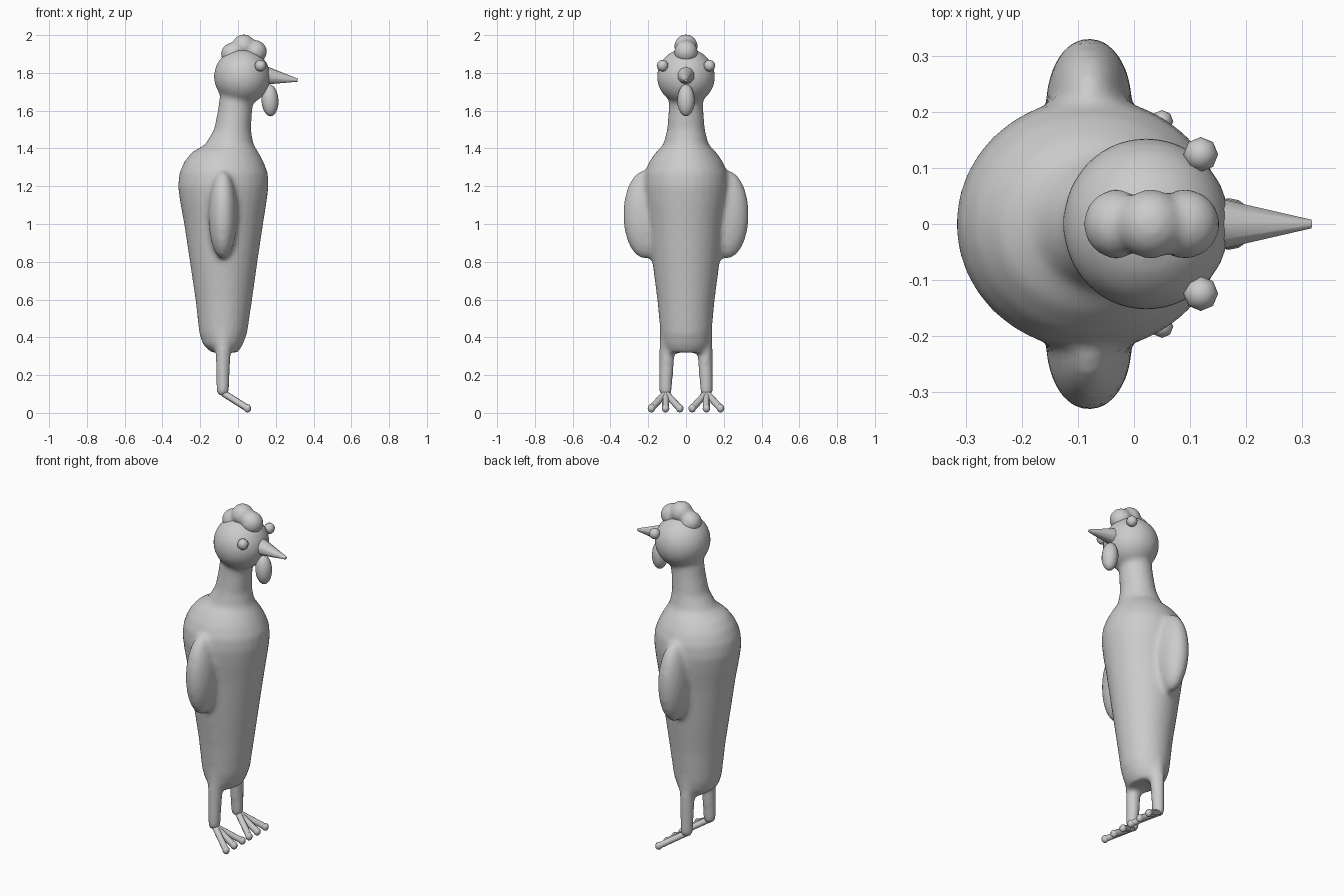
import bpy, bmesh, math
from mathutils import Vector, Matrix

if "Cube" in bpy.data.objects:
    bpy.data.objects.remove(bpy.data.objects["Cube"], do_unlink=True)

grey = bpy.data.materials.new("plain_grey")
grey.use_nodes = True
grey.diffuse_color = (0.6, 0.6, 0.6, 1)
grey.node_tree.nodes["Principled BSDF"].inputs["Base Color"].default_value = (0.6, 0.6, 0.6, 1)


def finish(name, bm, angle=60, voxel=0, smooth=0):
    """Turn a bmesh into a shaded object, optionally fused and softened."""
    bmesh.ops.recalc_face_normals(bm, faces=bm.faces)
    mesh = bpy.data.meshes.new(name)
    bm.to_mesh(mesh)
    bm.free()
    mesh.materials.append(grey)
    ob = bpy.data.objects.new(name, mesh)
    bpy.context.collection.objects.link(ob)
    bpy.ops.object.select_all(action='DESELECT')
    ob.select_set(True)
    bpy.context.view_layer.objects.active = ob
    bpy.ops.object.shade_smooth_by_angle(angle=math.radians(angle))
    if voxel:
        fuse = ob.modifiers.new("fuse", 'REMESH')
        fuse.mode = 'VOXEL'
        fuse.voxel_size = voxel
        fuse.use_smooth_shade = True
        soften = ob.modifiers.new("soften", 'SMOOTH')
        soften.factor = 0.5
        soften.iterations = smooth
    return ob


def ellipsoid(bm, centre, radii, tilt=0, u=24, v=16):
    m = (Matrix.Translation(centre) @ Matrix.Rotation(tilt, 4, 'Y')
         @ Matrix.Diagonal((*radii, 1)))
    bmesh.ops.create_uvsphere(bm, u_segments=u, v_segments=v, radius=1, matrix=m)


def rod(bm, a, b, r1, r2, sides=12):
    a, b = Vector(a), Vector(b)
    m = (Matrix.Translation((a + b) / 2)
         @ (b - a).to_track_quat('Z', 'Y').to_matrix().to_4x4())
    bmesh.ops.create_cone(bm, cap_ends=True, segments=sides, radius1=r1,
                          radius2=r2, depth=(b - a).length, matrix=m)


def loft(bm, rings, sides=32):
    """Stack oval rings given as (z, back x, front x, half width)."""
    loops = []
    for z, back, front, half in rings:
        mid, rx = (back + front) / 2, (front - back) / 2
        loops.append([bm.verts.new((mid + rx * math.cos(t), half * math.sin(t), z))
                      for t in (math.tau * i / sides for i in range(sides))])
    for lo, hi in zip(loops, loops[1:]):
        for i in range(sides):
            j = (i + 1) % sides
            bm.faces.new((lo[i], lo[j], hi[j], hi[i]))
    bm.faces.new(loops[0][::-1])
    bm.faces.new(loops[-1])


# Body, neck, head, wings and legs fused into one soft skin
bm = bmesh.new()
loft(bm, [(0.32, -0.14, 0.0, 0.10), (0.36, -0.185, 0.025, 0.125),
          (0.42, -0.205, 0.048, 0.135), (0.6, -0.225, 0.075, 0.152),
          (0.8, -0.255, 0.103, 0.178), (1.0, -0.285, 0.133, 0.2),
          (1.12, -0.307, 0.152, 0.218), (1.2, -0.318, 0.162, 0.226),
          (1.27, -0.31, 0.158, 0.22), (1.33, -0.285, 0.135, 0.195),
          (1.38, -0.245, 0.108, 0.16), (1.42, -0.175, 0.083, 0.12),
          (1.5, -0.127, 0.068, 0.1), (1.6, -0.107, 0.075, 0.092),
          (1.72, -0.09, 0.09, 0.09)])
ellipsoid(bm, (0.022, 0, 1.78), (0.15, 0.155, 0.15))
for s in (1, -1):
    ellipsoid(bm, (-0.08, s * 0.215, 1.05), (0.077, 0.118, 0.235))
    rod(bm, (-0.08, s * 0.108, 0.11), (-0.078, s * 0.095, 0.45), 0.034, 0.045)
    ellipsoid(bm, (-0.08, s * 0.108, 0.115), (0.034, 0.034, 0.03))
finish("body", bm, voxel=0.014, smooth=7)

# Comb of three merged lobes
bm = bmesh.new()
for x, z, r in ((-0.03, 1.9, 0.06), (0.03, 1.942, 0.062), (0.091, 1.912, 0.062)):
    ellipsoid(bm, (x, 0, z), (r, 0.062, r))
finish("comb", bm, voxel=0.01, smooth=5)

# Beak
bm = bmesh.new()
rod(bm, (0.12, 0, 1.79), (0.316, 0, 1.761), 0.055, 0.008, 10)
finish("beak", bm)

# Wattle
bm = bmesh.new()
ellipsoid(bm, (0.169, 0, 1.655), (0.045, 0.046, 0.085), math.radians(-3), 16, 10)
finish("wattle", bm)

for s, side in ((1, "left"), (-1, "right")):
    # Eye
    bm = bmesh.new()
    ellipsoid(bm, (0.119, s * 0.124, 1.838), (0.031, 0.031, 0.031), 0, 8, 6)
    finish(side + "_eye", bm)
    # Foot with three spread toes
    bm = bmesh.new()
    for spread in (-0.075, 0, 0.075):
        tip = (0.05, s * 0.108 + spread, 0.024)
        rod(bm, (-0.078, s * 0.108, 0.105), tip, 0.018, 0.018, 8)
        ellipsoid(bm, tip, (0.02, 0.02, 0.022), 0, 8, 6)
    finish(side + "_foot", bm)
